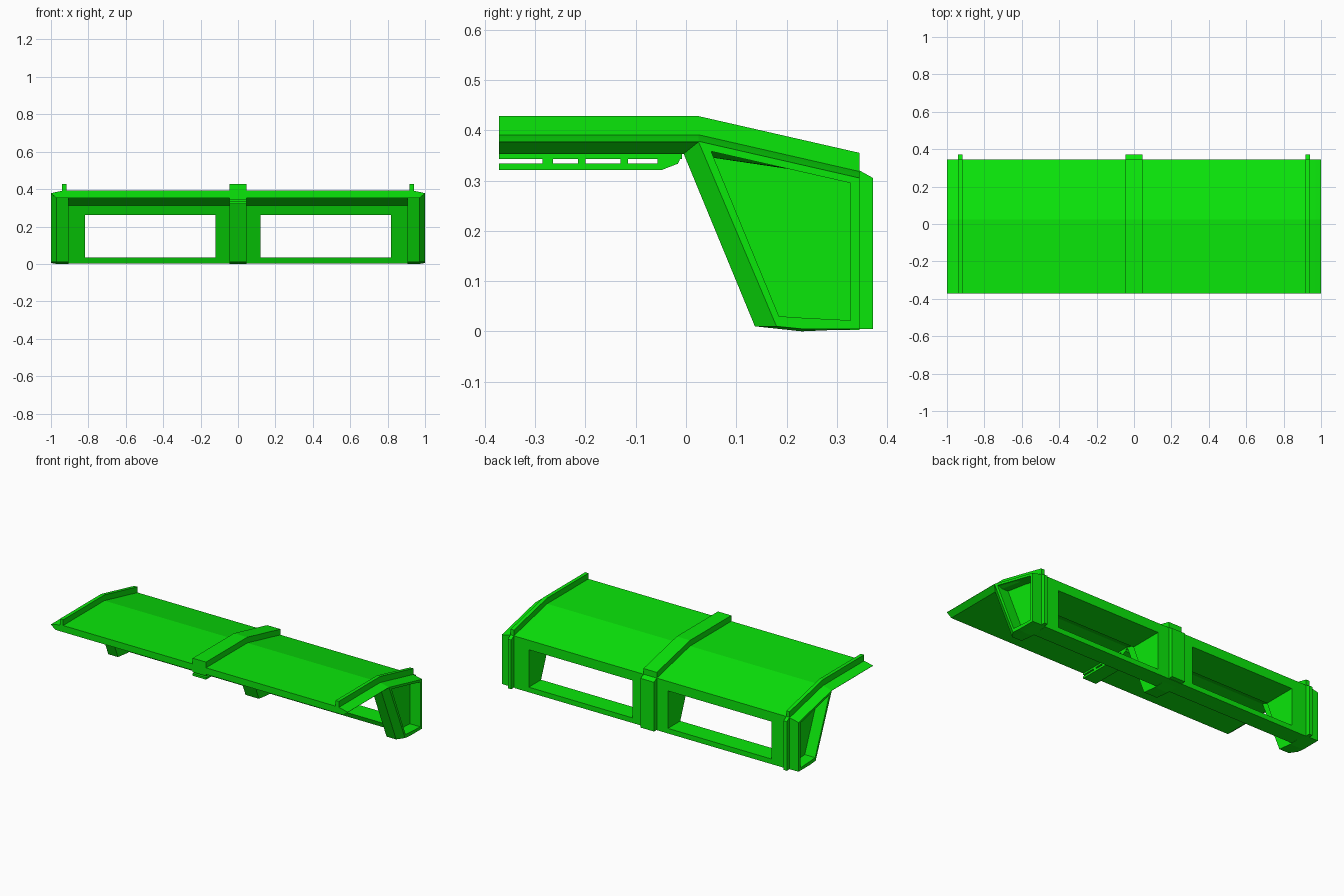
import bpy, bmesh

if "Cube" in bpy.data.objects:
    bpy.data.objects.remove(bpy.data.objects["Cube"])

green = bpy.data.materials.new("green")
green.diffuse_color = (0.003, 0.8, 0.003, 1)
green.use_nodes = True
green.node_tree.nodes["Principled BSDF"].inputs["Base Color"].default_value = green.diffuse_color
Y = 0.372  # half depth


def loft(name, sections):
    """Join (x, [(y, z), ...]) cross-sections into one capped solid."""
    bm = bmesh.new()
    rings = [[bm.verts.new((x, y, z)) for y, z in pts] for x, pts in sections]
    n = len(rings[0])
    for a, b in zip(rings, rings[1:]):
        for i in range(n):
            j = (i + 1) % n
            bm.faces.new((a[i], a[j], b[j], b[i]))
    bm.faces.new(rings[0])
    bm.faces.new(rings[-1])
    bmesh.ops.recalc_face_normals(bm, faces=bm.faces)
    me = bpy.data.meshes.new(name)
    bm.to_mesh(me)
    bm.free()
    me.materials.append(green)
    ob = bpy.data.objects.new(name, me)
    bpy.context.collection.objects.link(ob)
    return ob


def prism(name, x0, x1, pts):
    return loft(name, [(x0, pts), (x1, pts)])


def box(name, x0, x1, y0, y1, z0, z1):
    return prism(name, x0, x1, [(y0, z0), (y1, z0), (y1, z1), (y0, z1)])


# Roof: bent sheet with wedge-shaped side edges
def roof_section(top, underside):
    return [(-Y, top), (0.025, top), (0.345, top - 0.073)] + underside


under = [(0.345, 0.297), (0.05, 0.362), (-0.005, 0.353), (-Y, 0.353)]
under_edge = [(0.345, 0.303), (0.05, 0.3705), (0.022, 0.3765), (-Y, 0.3765)]
mid = roof_section(0.393, under)
near = roof_section(0.385, under)
edge = roof_section(0.378, under_edge)
loft("roof", [(-1, edge), (-0.97, near), (-0.93, mid),
              (0.93, mid), (0.97, near), (1, edge)])
# Sloping ceiling under the rear half of the roof
prism("ceiling", -0.93, 0.93, [(-0.005, 0.353), (0.12, 0.312), (0.345, 0.3),
                               (0.345, 0.31), (0.025, 0.38)])

# End walls: slanted leg with chamfered edge and recessed outer panel
leg = [(-0.005, 0.354), (0.345, 0.302), (0.345, 0.005), (0.23, 0.0), (0.137, 0.01)]
outer = [(0.025, 0.377), (0.345, 0.304), (0.345, 0.005), (0.23, 0.005), (0.18, 0.01)]
recess = [(0.05, 0.358), (0.327, 0.295), (0.327, 0.022), (0.23, 0.027), (0.185, 0.03)]
rib = [(-Y, 0.428), (0.025, 0.428), (0.345, 0.355),
       (0.345, 0.315), (0.025, 0.38), (-Y, 0.38)]
post = [(0.335, 0.322), (0.345, 0.32), (Y, 0.305), (Y, 0.005), (0.335, 0.005)]


# Thick rear wall: vertical back, front face parallel to the slanted legs
def wall_piece(name, x0, x1, z0, z1):
    front = [(0.24 - 0.39 * z, z) for z in (z1, z0)]
    prism(name, x0, x1, front + [(0.345, z0), (0.345, z1)])


for s, side in ((-1, "left"), (1, "right")):
    loft(side + "_end_wall", [(s * 0.905, leg), (s * 0.97, leg), (s, outer),
                              (s, recess), (s * 0.93, recess)])
    prism(side + "_roof_rib", s * 0.918, s * 0.94, rib)
    prism(side + "_back_post", s * 0.918, s * 0.94, post)
    wall_piece(side + "_window_stile", s * 0.818, s * 0.91, 0.034, 0.262)
wall_piece("centre_window_stile", -0.12, 0.12, 0.034, 0.262)
wall_piece("window_head", -0.91, 0.91, 0.262, 0.314)
wall_piece("window_sill", -0.91, 0.91, 0.003, 0.034)

# Centre divider, rib and post
prism("centre_wall", -0.045, 0.045, leg)
prism("centre_roof_rib", -0.045, 0.045, rib)
prism("centre_back_post", -0.045, 0.045, post)

# Slotted beam under the front of the roof
prism("beam_lower_bar", -0.045, 0.045,
      [(-Y, 0.321), (-0.048, 0.321), (-0.015, 0.334), (-Y, 0.334)])
box("beam_upper_bar", -0.045, 0.045, -Y, -0.008, 0.343, 0.354)
for y0, y1 in ((-0.285, -0.265), (-0.215, -0.2), (-0.13, -0.115)):
    box("beam_spacer", -0.045, 0.045, y0, y1, 0.333, 0.344)
prism("beam_end_block", -0.045, 0.045,
      [(-0.057, 0.333), (-0.016, 0.333), (-0.008, 0.352), (-0.057, 0.352)])
